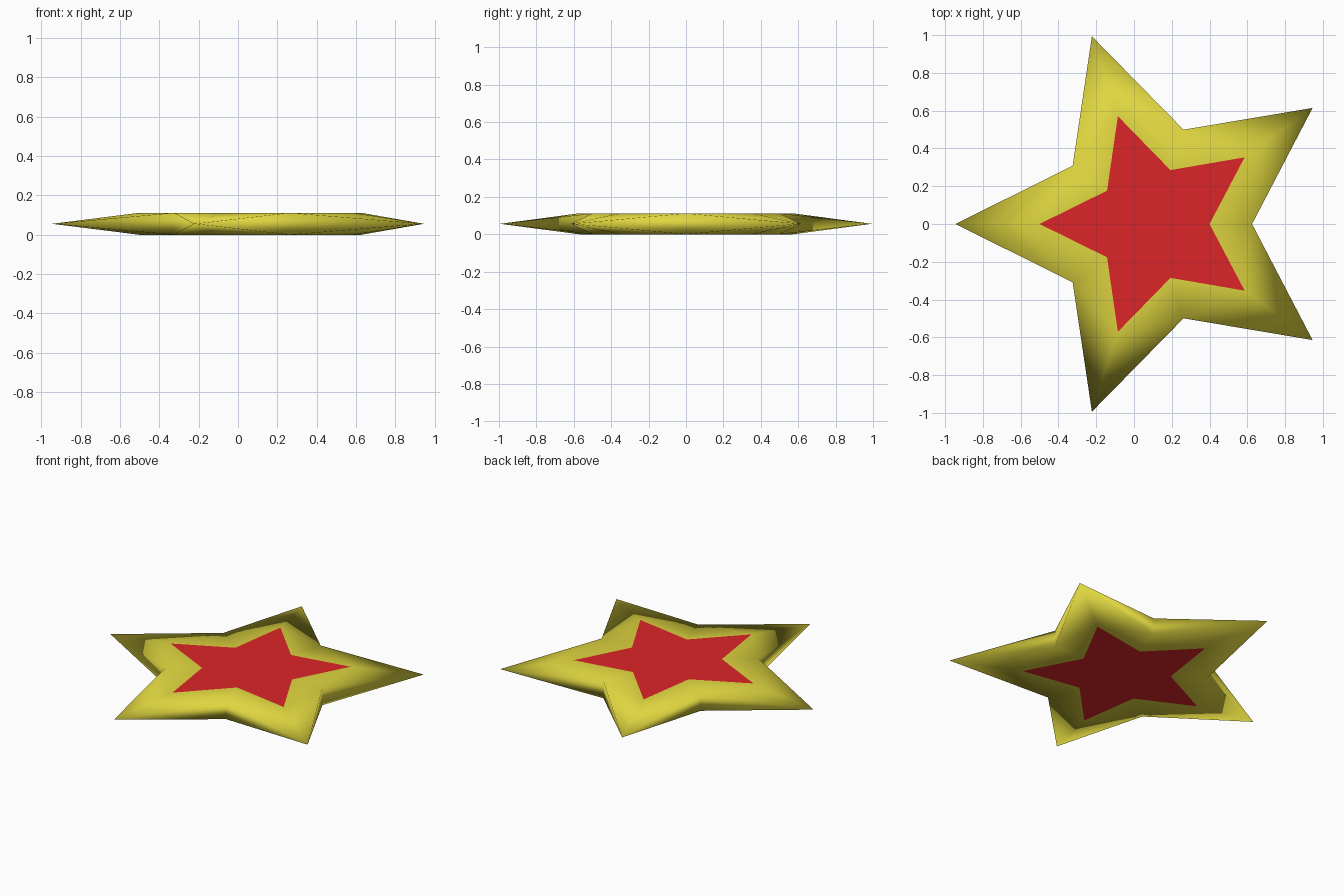
import bpy
import bmesh
from math import cos, sin, pi

cube = bpy.data.objects.get("Cube")
if cube:
    bpy.data.objects.remove(cube, do_unlink=True)


def make_material(name, color):
    mat = bpy.data.materials.new(name)
    mat.use_nodes = True
    mat.diffuse_color = color
    bsdf = mat.node_tree.nodes["Principled BSDF"]
    bsdf.inputs["Base Color"].default_value = color
    bsdf.inputs["Roughness"].default_value = 0.6
    return mat


yellow = make_material("yellow", (0.74, 0.67, 0.05, 1))
red = make_material("red", (0.72, 0.018, 0.02, 1))

CENTER_X = 0.1
THICK = 0.112
TIP, NOTCH = 1.045, 0.525              # outer star radii
PANEL_TIP, PANEL_NOTCH = 0.6, 0.3      # centre panel radii

bm = bmesh.new()


def vert(step, radius, z):
    """Point at a multiple of 36 degrees, counted from the -x tip."""
    a = pi + step * pi / 5
    return bm.verts.new((CENTER_X + radius * cos(a), radius * sin(a), z))


def face(verts, material=0):
    f = bm.faces.new(verts)
    f.material_index = material
    f.smooth = material == 0


# Sharp points at mid height, shared by both sides
tips = [vert(2 * i, TIP, THICK / 2) for i in range(5)]

# Top and bottom: flat coloured panel with a border sloping to each point
notches = {}
for z in (THICK, 0):
    panel = [vert(k, PANEL_NOTCH if k % 2 else PANEL_TIP, z) for k in range(10)]
    notch = [vert(2 * i + 1, NOTCH, z) for i in range(5)]
    notches[z] = notch
    face(panel, 1)
    for i in range(5):
        p = panel[2 * i]
        after, before = notch[i], notch[i - 1]
        face((p, tips[i], after))
        face((p, before, tips[i]))
        face((p, after, panel[2 * i + 1]))
        face((p, panel[2 * i - 1], before))

# Side walls, tapering from each notch to the points
for i in range(5):
    top, bottom = notches[THICK][i], notches[0][i]
    face((tips[i], bottom, top))
    face((tips[(i + 1) % 5], top, bottom))

bmesh.ops.recalc_face_normals(bm, faces=bm.faces[:])
mesh = bpy.data.meshes.new("star")
bm.to_mesh(mesh)
bm.free()
mesh.materials.append(yellow)
mesh.materials.append(red)
star = bpy.data.objects.new("star", mesh)
bpy.context.collection.objects.link(star)
